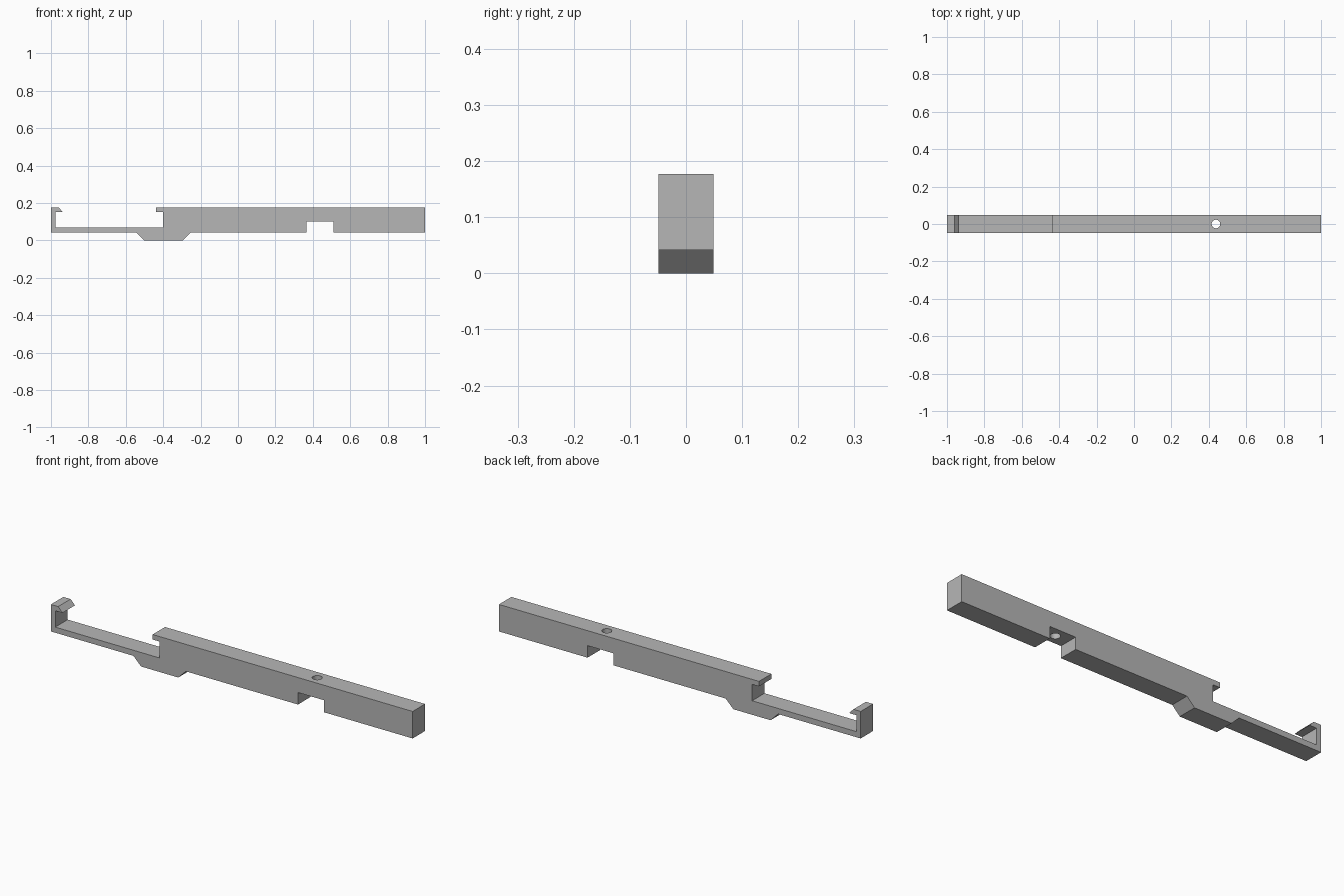
import bpy
import bmesh
from mathutils import Vector

default_cube = bpy.data.objects.get("Cube")
if default_cube:
    bpy.data.objects.remove(default_cube, do_unlink=True)

WIDTH = 0.098
TOP, BASE = 0.177, 0.042
LIP = 0.152      # underside of both overhanging lips
FLOOR = 0.07     # top of the thin arm
HOLE_X, HOLE_RADIUS = 0.438, 0.023

grey = bpy.data.materials.new("plain grey")
grey.use_nodes = True
colour = (0.47, 0.47, 0.47, 1)
grey.diffuse_color = colour
grey.node_tree.nodes["Principled BSDF"].inputs["Base Color"].default_value = colour

# Side outline: hooked arm, slot, main bar, notch and sloped foot
outline = [
    (-1, BASE), (-1, TOP), (-0.96, TOP), (-0.936, LIP), (-0.976, LIP),
    (-0.976, FLOOR), (-0.4, FLOOR), (-0.4, LIP), (-0.438, LIP), (-0.438, TOP),
    (1, TOP), (1, BASE),
    (0.51, BASE), (0.51, 0.102), (0.366, 0.102), (0.366, BASE),
    (-0.254, BASE), (-0.296, 0), (-0.502, 0), (-0.544, BASE),
]

# Extrude the outline across the width
bm = bmesh.new()
face = bm.faces.new([bm.verts.new((x, -WIDTH / 2, z)) for x, z in outline])
result = bmesh.ops.extrude_face_region(bm, geom=[face])
moved = [v for v in result["geom"] if isinstance(v, bmesh.types.BMVert)]
bmesh.ops.translate(bm, verts=moved, vec=Vector((0, WIDTH, 0)))
bmesh.ops.recalc_face_normals(bm, faces=bm.faces)
mesh = bpy.data.meshes.new("clip_bar")
bm.to_mesh(mesh)
bm.free()
mesh.materials.append(grey)
bar = bpy.data.objects.new("clip_bar", mesh)
bpy.context.collection.objects.link(bar)

# Round hole down through the bar into the notch
bpy.ops.mesh.primitive_cylinder_add(vertices=32, radius=HOLE_RADIUS, depth=0.3,
                                    location=(HOLE_X, 0, 0.14))
cutter = bpy.context.object
cutter.name = "hole_cutter"
cutter.hide_render = True
cutter.data.materials.append(grey)

cut = bar.modifiers.new("pin_hole", "BOOLEAN")
cut.operation = "DIFFERENCE"
cut.solver = "EXACT"
cut.object = cutter
bpy.ops.object.select_all(action="DESELECT")
bar.select_set(True)
bpy.context.view_layer.objects.active = bar
bpy.ops.object.modifier_apply(modifier=cut.name)
bpy.data.objects.remove(cutter, do_unlink=True)

# Smooth the hole wall while the outline corners stay sharp
bpy.ops.object.shade_smooth_by_angle(angle=0.4)
